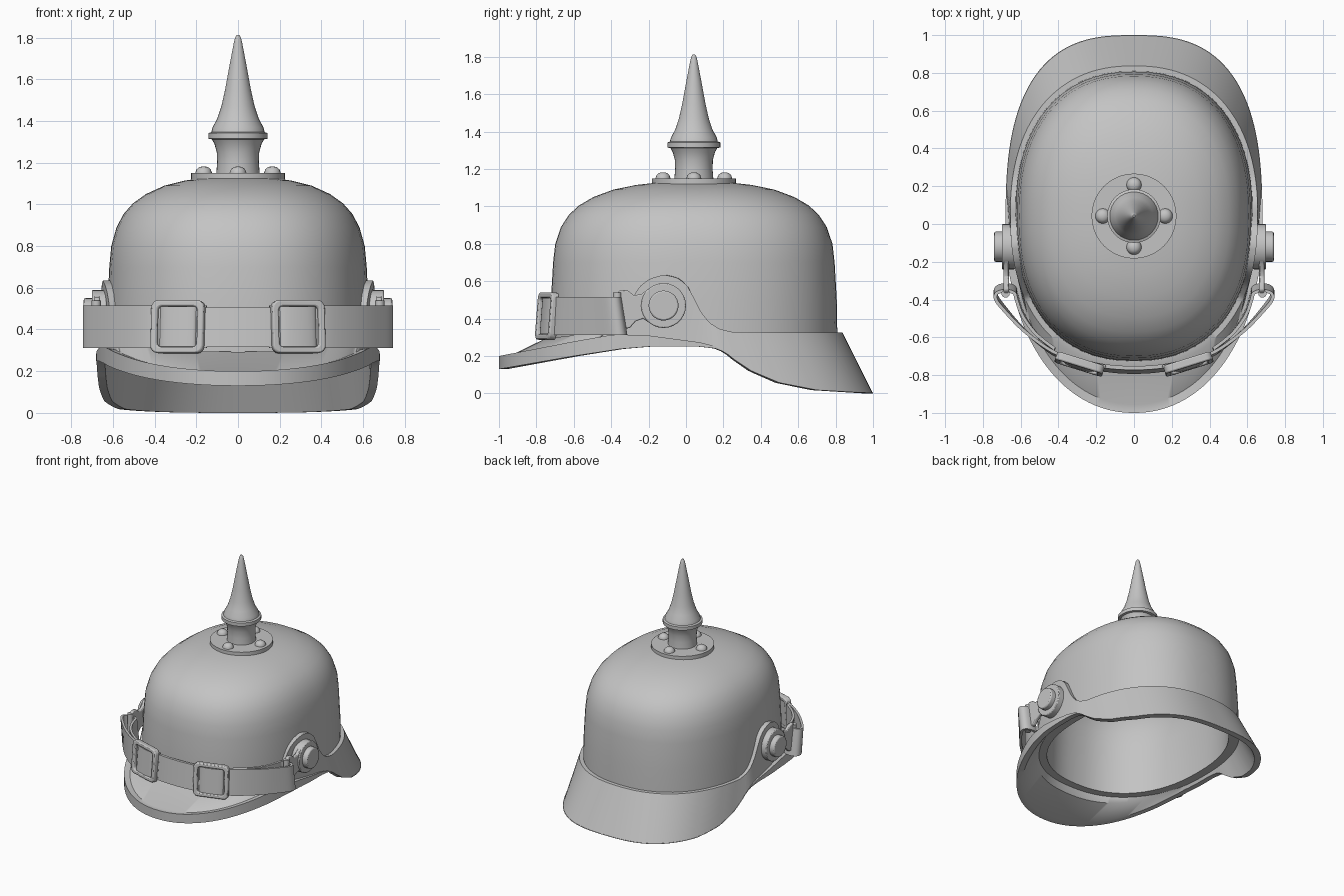
import bpy, bmesh, math
from mathutils import Matrix, Vector

if "Cube" in bpy.data.objects:
    bpy.data.objects.remove(bpy.data.objects["Cube"])

grey = bpy.data.materials.new("plain grey")
grey.diffuse_color = (0.55, 0.55, 0.55, 1)
grey.use_nodes = True
grey.node_tree.nodes["Principled BSDF"].inputs["Base Color"].default_value = grey.diffuse_color
CY = 0.042  # dome centre in y


def finish(name, bm, angle=35, bevel=0):
    bmesh.ops.remove_doubles(bm, verts=bm.verts, dist=1e-5)
    bmesh.ops.recalc_face_normals(bm, faces=bm.faces)
    me = bpy.data.meshes.new(name)
    bm.to_mesh(me)
    bm.free()
    ob = bpy.data.objects.new(name, me)
    bpy.context.collection.objects.link(ob)
    me.materials.append(grey)
    if bevel:
        m = ob.modifiers.new("bevel", "BEVEL")
        m.width, m.segments, m.angle_limit = bevel, 2, math.radians(40)
    bpy.ops.object.select_all(action='DESELECT')
    bpy.context.view_layer.objects.active = ob
    ob.select_set(True)
    bpy.ops.object.shade_smooth_by_angle(angle=math.radians(angle))
    return ob


def loft(name, rings, closed=False, caps=False, **kw):
    """Join rings of points; closed also joins the last ring to the first."""
    bm = bmesh.new()
    vs = [[bm.verts.new(p) for p in r] for r in rings]
    n = len(vs[0])
    for i in range(len(vs) if closed else len(vs) - 1):
        a, b = vs[i], vs[(i + 1) % len(vs)]
        for j in range(n):
            bm.faces.new((a[j], a[(j + 1) % n], b[(j + 1) % n], b[j]))
    if caps:
        bm.faces.new(vs[0])
        bm.faces.new(vs[-1])
    return finish(name, bm, **kw)


def interp(table, v):
    if v <= table[0][0]:
        return table[0][1]
    for (a, p), (b, q) in zip(table, table[1:]):
        if v <= b:
            return p + (q - p) * (v - a) / (b - a)
    return table[-1][1]


def oval(t, rx, ry, n, cy=0.0):
    c, s = math.cos(t), math.sin(t)
    e = 2 / n
    return (rx * math.copysign(abs(c) ** e, c),
            cy + ry * math.copysign(abs(s) ** e, s))


def angles(n):
    return [2 * math.pi * i / n for i in range(n)]


def lathe(name, prof, centre, n=32, **kw):
    x, y = centre
    return loft(name, [[(x + r * math.cos(t), y + r * math.sin(t), z)
                        for t in angles(n)] for r, z in prof], caps=True, **kw)


# Dome: thick shell, inner skin coming up and outer skin going down
dome = [(1.0, .272), (.995, .5), (.98, .7), (.965, .8), (.925, .89), (.87, .955),
        (.8, 1.005), (.7, 1.05), (.56, 1.09), (.4, 1.115), (.2, 1.132), (.01, 1.135)]
inner = [(s * .9, z - (.05 if z > .3 else 0)) for s, z in dome]
loft("dome", [[(*oval(t, .63 * s, .768 * s, 2.3, CY), z) for t in angles(64)]
              for s, z in inner[::-1] + dome])

# Brim: visor, ear plates and neck guard in one ring
LOW = [(-1, .13), (-.6, .2), (-.35, .238), (-.2, .25), (.08, .25), (.16, .24),
       (.21, .22), (.26, .18), (.35, .12), (.5, .057), (.7, .018), (1, 0)]
TOP = [(-.78, .29), (-.4, .335), (-.33, .42), (-.27, .54), (-.24, .58), (-.19, .615),
       (-.12, .635), (-.05, .62), (.0, .585), (.03, .54), (.06, .47), (.09, .42),
       (.13, .375), (.18, .345), (.25, .328), (.85, .325)]
RIM = [(-1, .07), (-.6, .078), (-.42, .082), (-.2, .06), (.1, .02), (.2, .004), (1, .004)]
UNDER = [(-.8, .215), (-.4, .265), (-.2, .272)]
sections = []
for t in angles(240):
    n = 2.75 if math.sin(t) > 0 else 2.1
    lx, ly = oval(t, .68, 1, n)
    ix, iy = oval(t, .64, .955, n)
    tx, ty = oval(t, .655, .795, 2.3, CY)
    dx, dy = oval(t, .61, .745, 2.3, CY)
    ux, uy = oval(t, .632, .772, 2.3, CY)
    zl, zt, h = interp(LOW, ly), interp(TOP, ty), interp(RIM, ly)
    k = min(1, h / .07)
    cx, cy = lx + (ix - lx) * k, ly + (iy - ly) * k
    sections.append([(lx, ly, zl), (lx, ly, zl + h), (cx, cy, zl + h - .006 * k),
                     (tx, ty, zt), (dx, dy, zt), (dx, dy, .28),
                     (ux, uy, interp(UNDER, uy)), (ix, iy, zl)])
loft("brim", sections, closed=True)

# Spike with its base plate and studs
lathe("base_plate", [(.225, 1.115), (.225, 1.15)], (0, CY), n=40)
lathe("spike", [(.105, 1.14), (.1, 1.2), (.102, 1.25), (.113, 1.29), (.125, 1.312),
                (.142, 1.315), (.142, 1.342), (.128, 1.347), (.122, 1.37), (.1, 1.41),
                (.08, 1.47), (.062, 1.55), (.04, 1.67), (.02, 1.775), (.014, 1.8),
                (.006, 1.813)], (0, CY))
for k in range(4):
    a = k * math.pi / 2
    lathe("stud", [(.04, 1.14), (.04, 1.152), (.034, 1.168), (.021, 1.179), (.006, 1.182)],
          (.165 * math.cos(a), CY + .165 * math.sin(a)), n=16)


def smooth_path(pts, steps=5):
    """Catmull-Rom curve through plan points."""
    p = [Vector(q) for q in [pts[0]] + pts + [pts[-1]]]
    out = []
    for i in range(1, len(p) - 2):
        a, b, c, d = p[i - 1:i + 3]
        for k in range(steps):
            u = k / steps
            out.append(.5 * (2 * b + (c - a) * u + (2 * a - 5 * b + 4 * c - d) * u * u
                             + (3 * b - a - 3 * c + d) * u ** 3))
    return out + [p[-1]]


def ribbon(name, pts, z0, z1, w):
    path = smooth_path(pts)
    rings = []
    for i, p in enumerate(path):
        d = path[min(i + 1, len(path) - 1)] - path[max(i - 1, 0)]
        nrm = Vector((d.y, -d.x)).normalized() * w / 2
        ring = []
        for q, z in ((p + nrm, z0), (p + nrm, z1), (p - nrm, z1), (p - nrm, z0)):
            ring.append((q.x, q.y + (.41 - z) * .6 * (q.y + .6), z))
        rings.append(ring)
    loft(name, rings, caps=True)


def extrude_x(name, outline, x0, x1, **kw):
    loft(name, [[(x, y, z) for y, z in outline] for x in (x0, x1)], caps=True, **kw)


def round_rect(w, h, r):
    pts = []
    for k, (sx, sz) in enumerate(((1, 1), (-1, 1), (-1, -1), (1, -1))):
        for j in range(5):
            a = k * math.pi / 2 + j * math.pi / 8
            pts.append((sx * (w - r) + r * math.cos(a), sz * (h - r) + r * math.sin(a)))
    return pts


# Chin strap: front span, plus a side half folded around the bar and back inside
HALF = [(.15, -.765), (.29, -.732), (.43, -.68), (.58, -.565), (.69, -.445), (.732, -.385),
        (.725, -.35), (.68, -.338), (.635, -.35), (.622, -.39), (.59, -.48), (.52, -.58), (.42, -.665)]
ribbon("strap_front", [(-.3, -.728), (-.15, -.762), (0, -.772), (.15, -.762), (.3, -.728)],
       .315, .505, .022)
BY, BZ = -.12, .47  # side button centre
for s in (-1, 1):
    ribbon("strap_side", [(s * x, y) for x, y in HALF], .312, .515, .018)

    # Buckle frame and the strap bulging over its bar
    M = Matrix.Translation((s * .288, -.742, .413)) @ Matrix.Rotation(s * .3, 4, 'Z') \
        @ Matrix.Rotation(-.08, 4, 'X')
    out, hole = round_rect(.132, .127, .035), round_rect(.1, .098, .022)
    loft("buckle", [[M @ Vector((x, d, z)) for x, z in o] for o, d in
                    ((out, -.022), (out, .022), (hole, .022), (hole, -.022))],
         closed=True, bevel=.008)
    arc = [(.09 * math.cos(a), -.02 * math.sin(a)) for a in angles(24)[:13]]
    loft("strap_bulge", [[M @ Vector((x, d, z)) for x, d in arc] for z in (-.096, .096)],
         caps=True)

    # Side button, bracket and strap bar
    def disc(r):
        return [(BY + r * math.cos(t), BZ + r * math.sin(t)) for t in angles(28)]
    extrude_x("button_base", disc(.12), s * .63, s * .7, bevel=.006)
    extrude_x("button_cap", disc(.08), s * .69, s * .74, bevel=.008)
    bracket = [(-.12, .59), (-.2, .56), (-.24, .53), (-.28, .525), (-.31, .55), (-.35, .555),
               (-.375, .53), (-.36, .37), (-.34, .345), (-.3, .35), (-.27, .385), (-.23, .4),
               (-.2, .38), (-.12, .35)]
    extrude_x("bracket", bracket, s * .662, s * .69, bevel=.006)
    lathe("strap_bar", [(.022, .325), (.022, .54)], (s * .68, -.368), n=16)
